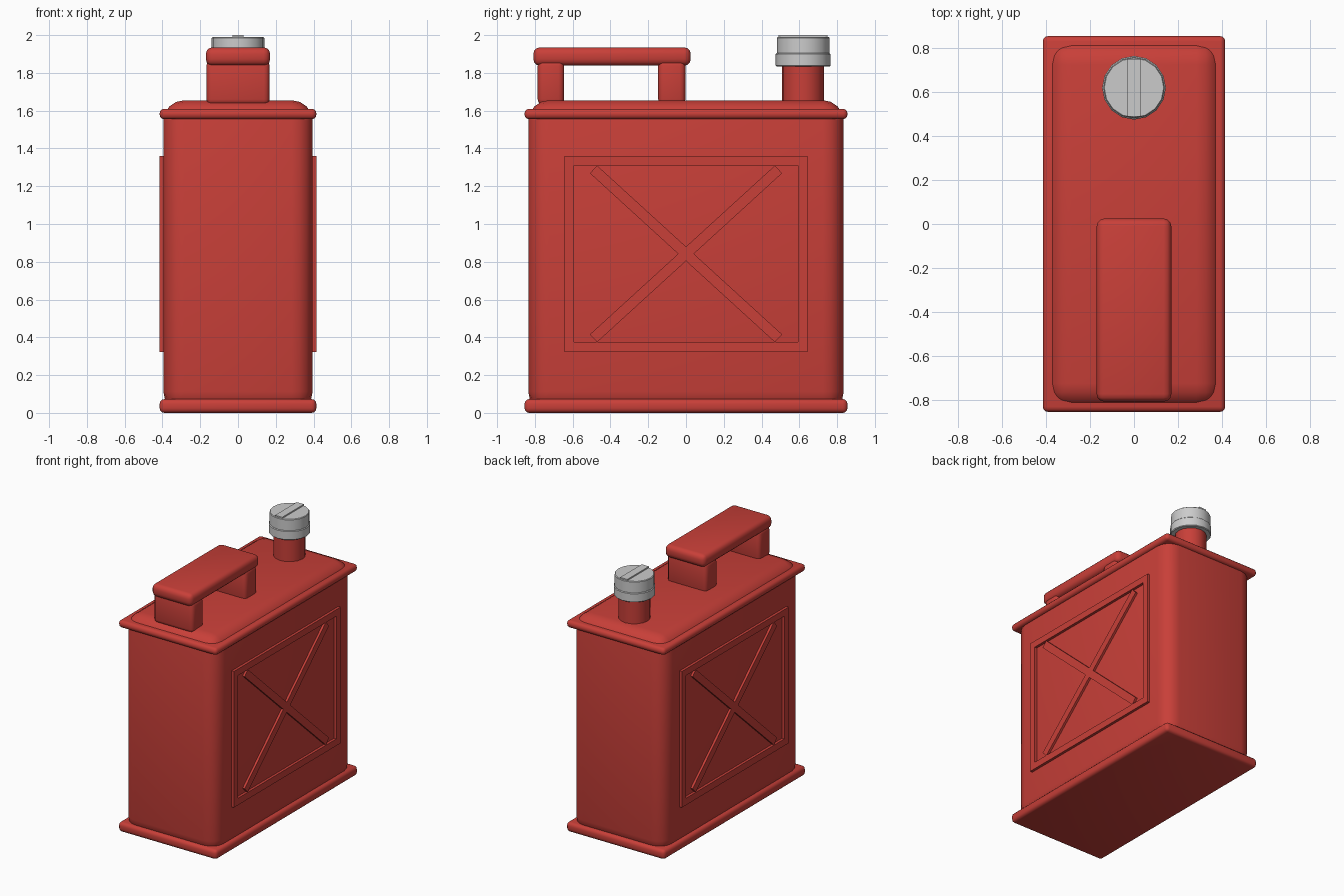
import bpy, math

if "Cube" in bpy.data.objects:
    bpy.data.objects.remove(bpy.data.objects["Cube"])

red = bpy.data.materials.new("red_paint")
red.diffuse_color = (0.58, 0.05, 0.04, 1)
red.use_nodes = True
red.node_tree.nodes["Principled BSDF"].inputs["Base Color"].default_value = red.diffuse_color


def finish(ob, name, mat, bevel=0, segments=3):
    ob.name = name
    if mat:
        ob.data.materials.append(mat)
    if bevel:
        m = ob.modifiers.new("bevel", 'BEVEL')
        m.width, m.segments = bevel, segments
        m.limit_method = 'ANGLE'
        m.angle_limit = math.radians(40)
        bpy.ops.object.modifier_apply(modifier=m.name)
    bpy.ops.object.shade_smooth_by_angle(angle=math.radians(35))
    return ob


def box(name, x, y, z, bevel=0, segments=3, rot=0, mat=red):
    """Box from (min, max) ranges, optionally turned about x."""
    c = [(r[0] + r[1]) / 2 for r in (x, y, z)]
    bpy.ops.mesh.primitive_cube_add(size=1, location=c, rotation=(rot, 0, 0))
    ob = bpy.context.object
    ob.scale = [r[1] - r[0] for r in (x, y, z)]
    bpy.ops.object.transform_apply(location=False, rotation=False, scale=True)
    return finish(ob, name, mat, bevel, segments)


def cylinder(name, r, z0, z1, bevel=0, mat=None):
    bpy.ops.mesh.primitive_cylinder_add(vertices=16, radius=r, depth=z1 - z0,
                                        location=(0, 0.62, (z0 + z1) / 2))
    return finish(bpy.context.object, name, mat, bevel, 1)


# Can body with domed top, and the two rim plates
box("can_body", (-.395, .395), (-.835, .835), (.003, 1.655), .11, 4)
box("bottom_rim", (-.415, .415), (-.855, .855), (0, .073), .025)
box("top_rim", (-.415, .415), (-.855, .855), (1.555, 1.61), .024)

# Raised frame and cross ribs on both broad sides
zc = 0.842
for s, side in ((1, "right"), (-1, "left")):
    fx = sorted((s * .38, s * .415))
    for e, end in ((1, "back"), (-1, "front")):
        box(f"{side}_frame_{end}", fx, sorted((e * .592, e * .643)), (.323, 1.36))
    for n, z in (("top", (1.31, 1.36)), ("bottom", (.323, .375))):
        box(f"{side}_frame_{n}", fx, (-.592, .592), z)
    rx = sorted((s * .38, s * .412))
    for e, n in ((1, "rising"), (-1, "falling")):
        box(f"{side}_rib_{n}", rx, (-.663, .663), (zc - .028, zc + .028),
            rot=e * math.radians(42.4))

# Carrying handle
box("handle_grip", (-.17, .17), (-.808, .025), (1.838, 1.935), .035)
for n, y in (("front", (-.785, -.645)), ("back", (-.147, -.003))):
    box(f"handle_post_{n}", (-.167, .167), y, (1.63, 1.868), .03)

# Spout and screw cap
cylinder("spout_neck", .111, 1.62, 1.86, mat=red)
cylinder("cap_ring", .145, 1.833, 1.904, .005)
cylinder("cap_top", .139, 1.9, 1.99, .004)
box("cap_grip_bar", (-.03, .03), (.49, .75), (1.97, 2.0), mat=None)
